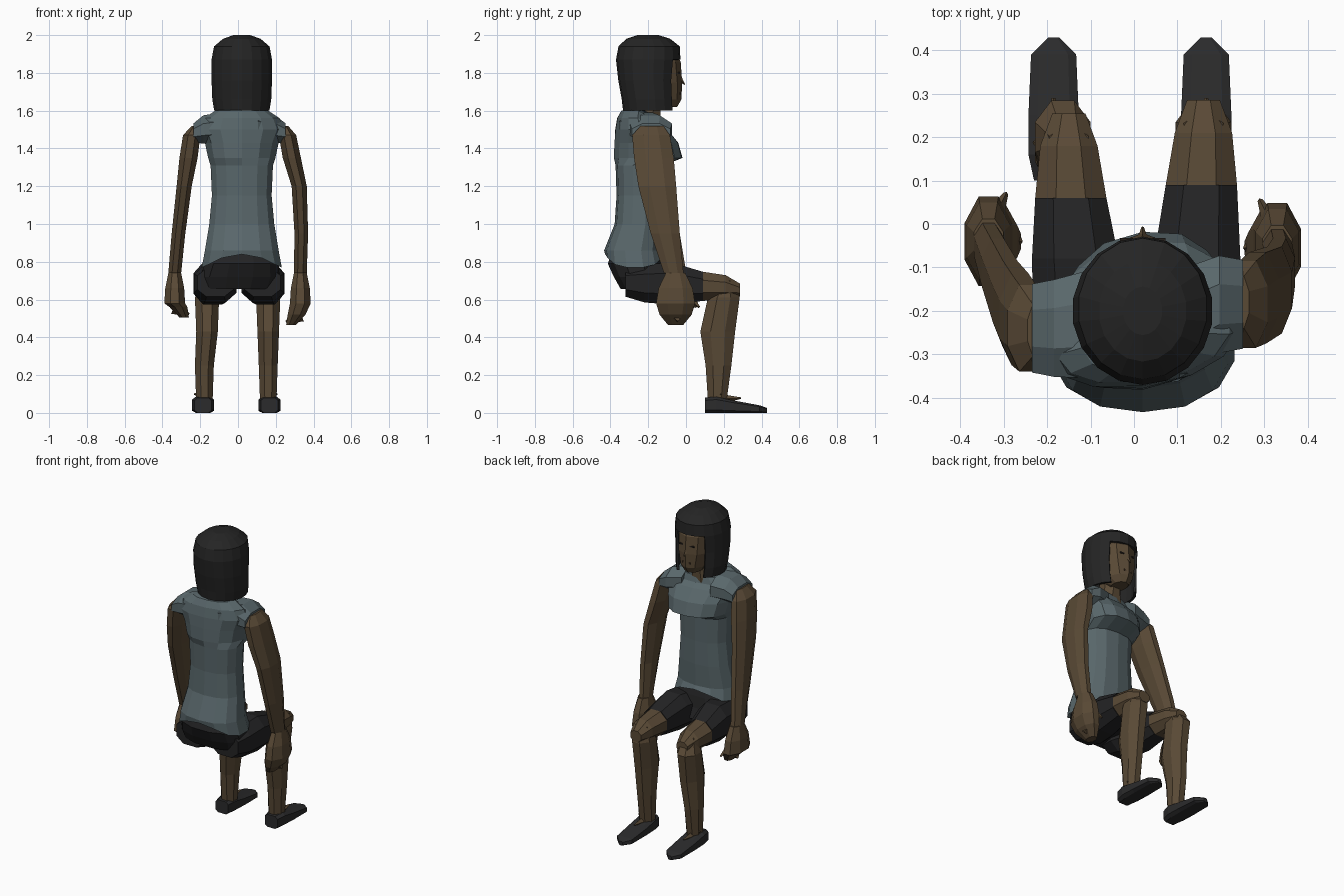
import bpy
import bmesh
from math import sin, cos, pi, copysign
from mathutils import Vector

cube = bpy.data.objects.get("Cube")
if cube:
    bpy.data.objects.remove(cube, do_unlink=True)


def material(name, color):
    mat = bpy.data.materials.new(name)
    mat.use_nodes = True
    mat.diffuse_color = (*color, 1)
    shader = mat.node_tree.nodes["Principled BSDF"]
    shader.inputs["Base Color"].default_value = (*color, 1)
    shader.inputs["Roughness"].default_value = .8
    return mat


skin = material("brown skin", (.1, .067, .036))
hair_black = material("black hair", (.018, .018, .018))
shirt_blue = material("slate blue cloth", (.1, .136, .147))
shorts_black = material("black cloth", (.017, .017, .018))
shoe_grey = material("charcoal leather", (.024, .024, .025))
eye_dark = material("dark eye", (.02, .015, .012))
lip_brown = material("dark lip", (.06, .035, .02))


def finish(name, bm, mat):
    bmesh.ops.recalc_face_normals(bm, faces=bm.faces)
    mesh = bpy.data.meshes.new(name)
    bm.to_mesh(mesh)
    bm.free()
    mesh.materials.append(mat)
    obj = bpy.data.objects.new(name, mesh)
    bpy.context.collection.objects.link(obj)
    return obj


def loft(rings, sides=8, axis="z", caps=True, power=1):
    """Skin a tube over rings of (x, y, z, radius, radius); a low power is boxier."""
    bm = bmesh.new()
    reach = cos(pi / sides) ** power
    loops = []
    for x, y, z, wide, deep in rings:
        loop = []
        for i in range(sides):
            angle = 2 * pi * (i + .5) / sides
            u, v = (r * copysign(abs(f) ** power, f) / reach
                    for r, f in ((wide, cos(angle)), (deep, sin(angle))))
            offset = {"x": (0, u, v), "y": (u, 0, v), "z": (u, v, 0)}[axis]
            loop.append(bm.verts.new(Vector((x, y, z)) + Vector(offset)))
        loops.append(loop)
    for low, high in zip(loops, loops[1:]):
        for i in range(sides):
            j = (i + 1) % sides
            bm.faces.new((low[i], low[j], high[j], high[i]))
    if caps:
        bm.faces.new(loops[0])
    bm.faces.new(loops[-1])
    return bm


def spike(name, start, end, radius, mat):
    """Four-sided taper between two points."""
    start, end = Vector(start), Vector(end)
    way = end - start
    bm = bmesh.new()
    bmesh.ops.create_cone(bm, cap_ends=True, segments=4, radius1=radius,
                          radius2=radius * .2, depth=way.length)
    obj = finish(name, bm, mat)
    obj.rotation_euler = way.to_track_quat("Z", "Y").to_euler()
    obj.location = (start + end) / 2


def plate(name, center, size, mat):
    bm = bmesh.new()
    bmesh.ops.create_cube(bm, size=1)
    bmesh.ops.scale(bm, vec=size, verts=bm.verts)
    bmesh.ops.translate(bm, vec=center, verts=bm.verts)
    finish(name, bm, mat)


# Head, neck and face
mid = .02
finish("neck", loft([(mid, -.22, 1.53, .085, .085), (mid, -.2, 1.6, .06, .065),
                     (mid, -.19, 1.7, .055, .06)]), skin)
finish("head", loft([
    (mid, -.11, 1.62, .045, .06), (mid, -.14, 1.66, .08, .11),
    (mid, -.155, 1.75, .105, .128), (mid, -.17, 1.86, .112, .135),
    (mid, -.19, 1.94, .08, .1)], 10), skin)
spike("nose", (mid, -.045, 1.79), (mid, -.008, 1.738), .016, skin)
plate("mouth", (mid, -.034, 1.69), (.055, .009, .01), lip_brown)
for side, label in ((1, "left"), (-1, "right")):
    plate(label + "_eye", (mid + side * .038, -.037, 1.8), (.028, .009, .008), eye_dark)

# Bobbed hair, cut open in front of the face below the fringe
bm = loft([
    (mid, -.185, 1.6, .146, .146), (mid, -.19, 1.66, .156, .148),
    (mid, -.2, 1.76, .16, .156), (mid, -.2, 1.87, .16, .168),
    (mid, -.195, 1.94, .147, .16), (mid, -.2, 1.98, .1, .115),
    (mid, -.2, 2, .045, .055)], 18, caps=False)
opening = []
for face in bm.faces:
    c = face.calc_center_median()
    if c.y > -.13 and c.z < 1.87 and abs(c.x - mid) < .1:
        opening.append(face)
bmesh.ops.delete(bm, geom=opening, context="FACES")
hair = finish("hair", bm, hair_black)
shell = hair.modifiers.new("thickness", "SOLIDIFY")
shell.thickness = .015
shell.offset = -1

# Shirt with arched hem, bust fold, turned shoulders and dipped neckline
bm = loft([
    (mid, -.27, .77, .212, .155), (mid, -.28, .86, .195, .15),
    (mid, -.25, 1, .172, .125), (mid, -.245, 1.15, .158, .12),
    (mid, -.245, 1.31, .165, .125), (mid, -.2, 1.35, .178, .178),
    (mid, -.21, 1.43, .195, .165), (mid, -.235, 1.5, .225, .135),
    (mid, -.245, 1.56, .2, .115), (mid, -.24, 1.6, .14, .1),
    (mid, -.23, 1.61, .075, .07)], 14, caps=False, power=.85)
for v in bm.verts:
    if v.co.z < .8:
        v.co.z += .07 * (1 - min(1, abs(v.co.x - mid) / .2) ** 2)
    if v.co.z > 1.55 and v.co.y > -.22:
        v.co.z -= .035
    if v.co.z > 1.33:
        v.co.y += .12 * (v.co.x - mid)
finish("shirt", bm, shirt_blue)

# Seat of the shorts, tucked under the hem
finish("shorts_seat", loft([
    (0, -.22, .655, .2, .125), (.01, -.25, .72, .21, .132),
    (mid, -.272, .79, .195, .142), (mid, -.27, .86, .165, .12)],
    12, power=.85), shorts_black)

# Legs: side, knee x, ankle x, shift of the knee along y
legs = [("left", .16, .16, 0), ("right", -.15, -.178, -.03)]
for label, knee, ankle, shift in legs:
    hip = .13 if knee > 0 else -.12
    cuff = (hip + knee) / 2
    hem = (knee * .97, .09 + shift, .67, .082, .077)
    finish(label + "_shorts_leg", loft([
        (hip, -.32, .69, .095, .075), (hip, -.22, .685, .112, .1),
        (cuff, -.08, .685, .1, .112), hem], axis="y", power=.8), shorts_black)
    finish(label + "_knee", loft([
        hem, (knee, .21 + shift, .665, .066, .064),
        (knee, .285 + shift, .65, .038, .035)], axis="y"), skin)
    shin = (knee + ankle) / 2
    finish(label + "_shin", loft([
        (knee, .22 + shift, .7, .045, .03), (shin, .2, .61, .064, .084),
        (shin, .168, .43, .057, .092),
        (ankle, .172, .25, .05, .068), (ankle, .165, .05, .043, .048)]), skin)
    # Boxy shoe with a flat sole and pointed toe
    shoe = ankle * 1.04
    sole = [(.1, .045, .04), (.16, .058, .043), (.25, .058, .033),
            (.39, .052, .02), (.43, .012, .013)]
    finish(label + "_shoe", loft(
        [(shoe, y, h, w, h) for y, w, h in sole], axis="y", power=.5), shoe_grey)
    spike(label + "_shoe_tongue", (shoe, .2, .075), (shoe, .29, .078), .022, skin)
    spike(label + "_ankle_tab", (ankle, .15, .09), (ankle * 1.3, .19, .1), .02, skin)

# Arms: shared heights and thicknesses, one centre path per side
levels = [(1.52, .02, .06), (1.47, .046, .1), (1.35, .048, .105), (1.2, .04, .1),
          (.95, .036, .077), (.74, .034, .052)]
# Hand: inward lean, height and thicknesses, curling in at the fingers
fist = [(0, .74, .034, .052), (0, .66, .05, .09), (0, .58, .055, .103),
        (.02, .52, .047, .085), (.05, .465, .025, .04)]
arms = {
    "left": [(.245, -.18), (.262, -.185), (.285, -.17), (.324, -.152),
             (.335, -.11), (.33, -.065)],
    "right": [(-.225, -.245), (-.245, -.24), (-.262, -.22), (-.285, -.185),
              (-.315, -.11), (-.335, -.05)],
}
for label, path in arms.items():
    finish(label + "_arm", loft(
        [(x, y, z, w, d) for (x, y), (z, w, d) in zip(path, levels)]), skin)
    # Cap sleeve sloping from the collar over the top of the arm
    end_x, end_y = path[1]
    finish(label + "_sleeve", loft([
        (end_x * .4, -.23, 1.51, .125, .08), (end_x * .75, end_y, 1.5, .112, .075),
        (end_x * .96, end_y, 1.483, .102, .05)], axis="x"), shirt_blue)
    # Hand with curled fingers and a thumb
    x, y = path[-1]
    inward, lift = (-1, 0) if x > 0 else (1, .04)
    finish(label + "_hand", loft(
        [(x + inward * lean, y + .01, z + (lift if z < .55 else 0), w, d)
         for lean, z, w, d in fist]), skin)
    spike(label + "_fingers", (x, y + .02, .52 + lift),
          (x + inward * .075, y + .01, .48 + lift), .04, skin)
    spike(label + "_thumb", (x, y + .04, .64), (x + inward * .04, y + .12, .56), .03, skin)
